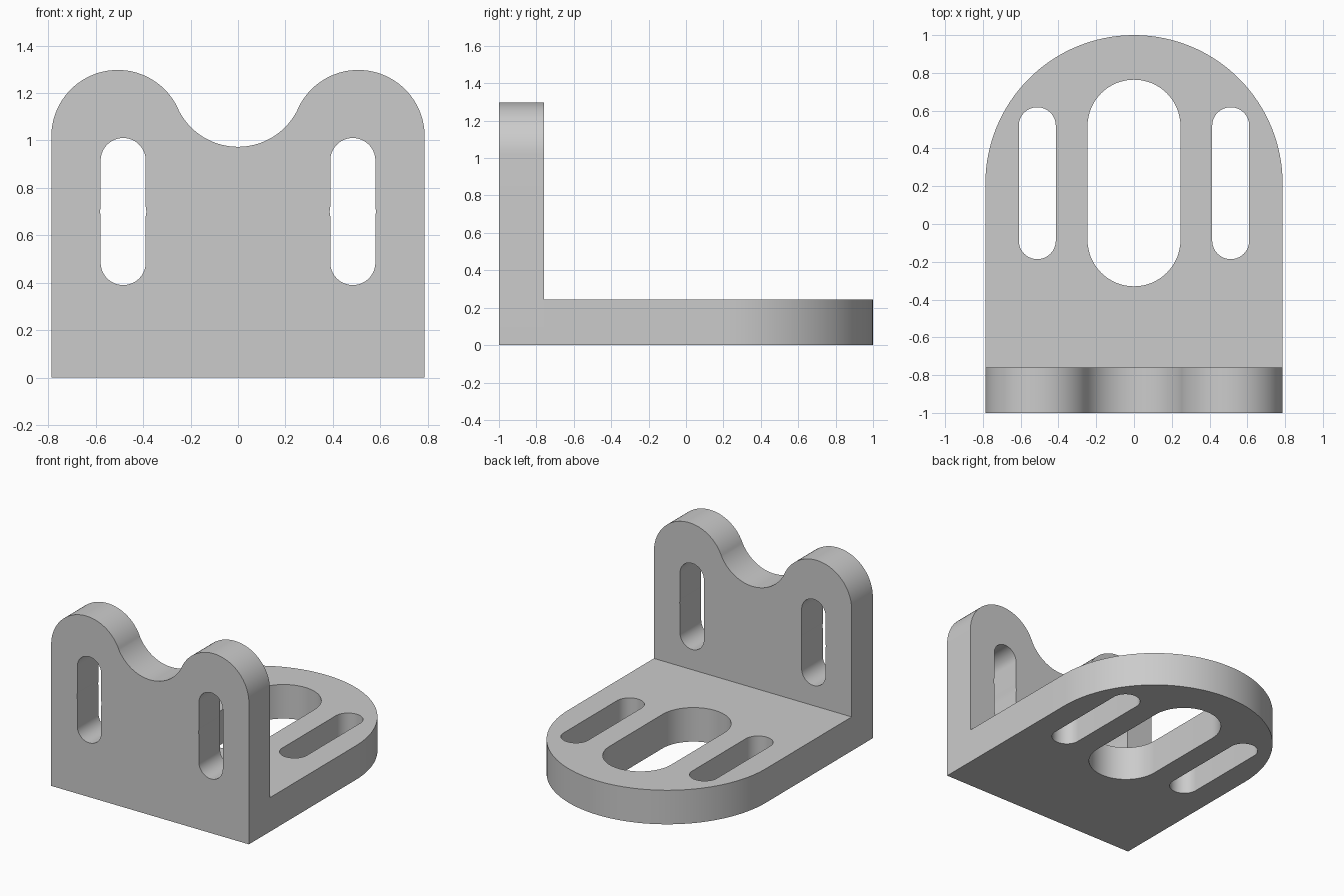
import bpy
import bmesh
from math import radians, cos, sin, atan2, degrees
from mathutils import Matrix

cube = bpy.data.objects.get("Cube")
if cube:
    bpy.data.objects.remove(cube, do_unlink=True)

grey = bpy.data.materials.new("light grey metal")
grey.use_nodes = True
colour = (0.6, 0.6, 0.6, 1)
grey.diffuse_color = colour
grey.node_tree.nodes["Principled BSDF"].inputs["Base Color"].default_value = colour

HALF = 0.787     # half width of the bracket
THICK = 0.245    # thickness of both plates


def arc(cx, cy, r, start, end, steps=32):
    """Points along an arc, angles in degrees."""
    angles = [radians(start + (end - start) * i / steps) for i in range(steps + 1)]
    return [(cx + r * cos(a), cy + r * sin(a)) for a in angles]


def slot(cx, low, high, r, bulge=0):
    """Rounded slot outline, optionally a touch wider halfway up."""
    mid = (low + high) / 2
    right = [(cx + r, mid - 0.02), (cx + r + bulge, mid), (cx + r, mid + 0.02)]
    left = [(2 * cx - x, y) for x, y in reversed(right)]
    top = arc(cx, high - r, r, 0, 180)
    bottom = arc(cx, low + r, r, 180, 360)
    if not bulge:
        return top + bottom
    return right + top + left + bottom


def plate(name, loops, depth, matrix):
    """Extruded flat plate: first loop is the outline, the rest are holes."""
    curve = bpy.data.curves.new(name, "CURVE")
    curve.dimensions = "2D"
    curve.fill_mode = "BOTH"
    curve.extrude = depth / 2
    for loop in loops:
        spline = curve.splines.new("POLY")
        spline.points.add(len(loop) - 1)
        for point, (x, y) in zip(spline.points, loop):
            point.co = (x, y, 0, 1)
        spline.use_cyclic_u = True
    temp = bpy.data.objects.new(name + " outline", curve)
    bpy.context.collection.objects.link(temp)
    bpy.context.view_layer.update()
    graph = bpy.context.evaluated_depsgraph_get()
    mesh = bpy.data.meshes.new_from_object(temp.evaluated_get(graph))
    bpy.data.objects.remove(temp, do_unlink=True)

    # Weld the caps to the walls and tidy the flat faces
    bm = bmesh.new()
    bm.from_mesh(mesh)
    bmesh.ops.remove_doubles(bm, verts=bm.verts, dist=0.0002)
    bmesh.ops.transform(bm, matrix=matrix, verts=bm.verts)
    bmesh.ops.recalc_face_normals(bm, faces=bm.faces)
    bm.to_mesh(mesh)
    bm.free()
    mesh.name = name
    mesh.materials.clear()
    mesh.materials.append(grey)
    obj = bpy.data.objects.new(name, mesh)
    bpy.context.collection.objects.link(obj)
    bpy.ops.object.select_all(action="DESELECT")
    obj.select_set(True)
    bpy.context.view_layer.objects.active = obj
    bpy.ops.object.shade_smooth_by_angle(angle=radians(30))
    return obj


# Base plate: rounded at the back, one wide and two narrow slots
inner = -1 + THICK - 0.004
base_outline = [(-HALF, inner), (HALF, inner)] + arc(0, 0.213, HALF, 0, 180, 64)
base_slots = [slot(0, -0.33, 0.764, 0.246)]
base_slots += [slot(s * 0.512, -0.186, 0.618, 0.098) for s in (-1, 1)]
plate("base_plate", [base_outline] + base_slots, THICK,
      Matrix.Translation((0, 0, THICK / 2)))

# Upright plate: two rounded lobes joined by a tangent saddle
lobe_x, lobe_z, lobe_r = 0.507, 1.017, 0.28
saddle_r = 0.28
saddle_z = 0.973 + saddle_r
tangent = degrees(atan2(saddle_z - lobe_z, -lobe_x))
right_half = arc(lobe_x, lobe_z, lobe_r, 0, tangent)
right_half += arc(0, saddle_z, saddle_r, tangent - 180, -90)[1:]
left_half = [(-x, z) for x, z in reversed(right_half[:-1])]
upright_outline = [(-HALF, 0), (HALF, 0)] + right_half + left_half
upright_slots = [slot(s * 0.484, 0.39, 1.01, 0.095, 0.003) for s in (-1, 1)]
plate("upright_plate", [upright_outline] + upright_slots, THICK - 0.004,
      Matrix.Translation((0, -1 + (THICK - 0.004) / 2, 0)) @ Matrix.Rotation(radians(90), 4, "X"))
